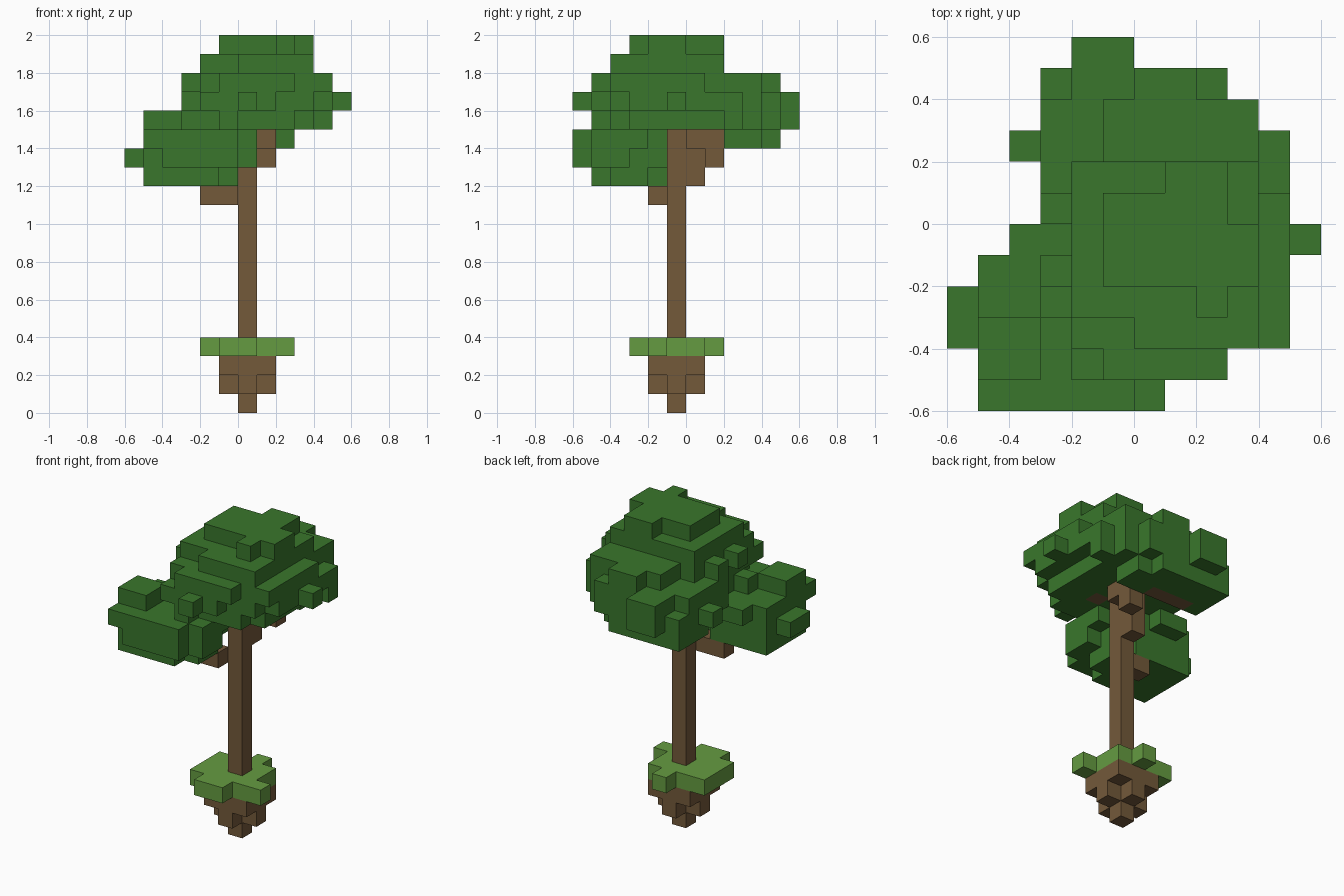
import bpy
import bmesh
from mathutils import Vector

UNIT = 0.1  # edge length of one block

default_cube = bpy.data.objects.get("Cube")
if default_cube:
    bpy.data.objects.remove(default_cube, do_unlink=True)


def make_material(name, colour):
    material = bpy.data.materials.new(name)
    material.use_nodes = True
    rgba = (*colour, 1)
    material.diffuse_color = rgba
    shader = material.node_tree.nodes["Principled BSDF"]
    shader.inputs["Base Color"].default_value = rgba
    shader.inputs["Roughness"].default_value = 0.9
    return material


def block(xs, ys, zs):
    """Cells of a cuboid; each argument is one index or a (first, last) pair."""
    spans = [(s, s) if isinstance(s, int) else s for s in (xs, ys, zs)]
    rx, ry, rz = [range(first, last + 1) for first, last in spans]
    return {(x, y, z) for x in rx for y in ry for z in rz}


def build_part(name, material, *blocks, without=frozenset()):
    """Join blocks into one shell, keeping only the exposed faces."""
    cells = set().union(*blocks) - without
    bm = bmesh.new()
    corners = {}

    def corner(point):
        key = tuple(round(c) for c in point)
        if key not in corners:
            corners[key] = bm.verts.new(Vector(key) * UNIT)
        return corners[key]

    for cell in sorted(cells):
        for axis in range(3):
            for side in (0, 1):
                step = [0, 0, 0]
                step[axis] = 1 if side else -1
                if tuple(c + s for c, s in zip(cell, step)) in cells:
                    continue
                u, v = Vector(), Vector()
                u[(axis + 1) % 3] = 1
                v[(axis + 2) % 3] = 1
                start = Vector(cell)
                start[axis] += side
                quad = [start, start + u, start + u + v, start + v]
                if not side:
                    quad.reverse()
                bm.faces.new([corner(p) for p in quad])
    mesh = bpy.data.meshes.new(name)
    bm.to_mesh(mesh)
    bm.free()
    mesh.materials.append(material)
    part = bpy.data.objects.new(name, mesh)
    bpy.context.collection.objects.link(part)
    return part


bark = make_material("brown earth and bark", (0.172, 0.100, 0.042))
grass = make_material("light grass green", (0.130, 0.330, 0.053))
leaves = make_material("dark leaf green", (0.041, 0.183, 0.025))

# Tapering clod of earth
build_part(
    "earth_clod", bark,
    block(0, -1, (0, 1)),
    block((-1, 1), -1, 1),
    block(0, (-2, 0), 1),
    block((-1, 1), (-2, 0), 2),
)

# Irregular grass slab
build_part(
    "grass_slab", grass,
    block((-2, 1), (-2, 0), 3),
    block((-1, 0), -3, 3),
    block(0, 1, 3),
    block(2, -2, 3),
)

# Trunk, its stepped branches, and the branch ends showing under the crown
back_twig = block((-2, 0), 2, 14)
front_twig = block(1, -2, 15)
build_part("trunk", bark, block(0, -1, (4, 14)))
build_part("low_branch", bark, block((-2, -1), -2, 11))
build_part(
    "high_branch", bark,
    block(0, 0, (12, 14)),
    block(1, (0, 1), 14),
    block(1, 1, 13),
)
build_part("back_twig", bark, back_twig)
build_part("front_twig", bark, front_twig)

# Low leaf clump on the front branch
build_part(
    "low_leaf_clump", leaves,
    block((-5, -2), (-5, -2), 12),
    block(-1, (-4, -3), 12),
    block((-5, -1), (-5, -2), (13, 14)),
    block((-4, -3), -1, 14),
    block((-4, -1), -6, 13),
    block((-5, -1), -6, 14),
    block(0, (-5, -4), 13),
    block(0, (-5, -3), 14),
    block(-6, (-4, -3), 13),
    block((-5, -4), (-5, -4), 15),
)

# Underside of the crown, at the back
build_part(
    "crown_underside", leaves,
    block((-3, 1), (2, 4), 14),
    block(2, (2, 3), 14),
    without=back_twig,
)

# Lower course of the crown, set back at the front and left
build_part(
    "crown_lower_course", leaves,
    block((-2, 3), (-3, 3), 15),
    block((-1, 2), -4, 15),
    block(-1, -5, 15),
    block(-3, (0, 4), 15),
    block((-2, 2), 4, 15),
    block(4, 2, 15),
    without=front_twig,
)

# Widest course of the crown
build_part(
    "crown_wide_course", leaves,
    block((-2, 4), (-3, 2), 16),
    block((-2, 3), -4, 16),
    block((-2, 1), -5, 16),
    block(-3, (0, 3), 16),
    block((-2, 3), 3, 16),
    block((-2, 2), 4, 16),
)

# Upper courses of the crown
build_part(
    "crown_shoulder", leaves,
    block((-2, 4), (-4, 0), 17),
    block((-2, 3), 1, 17),
    block((-1, 3), (2, 3), 17),
    block((0, 1), 4, 17),
    block((-1, 2), -5, 17),
    block((-2, 3), (-3, 1), 18),
    block((0, 3), -4, 18),
)
build_part(
    "crown_top", leaves,
    block((-1, 2), (-2, 0), 19),
    block((1, 2), 1, 19),
    block(2, -3, 19),
    block(3, (-2, -1), 19),
)

# Single leaf tufts sticking out of the crown
tufts = {
    "front_tuft": block(0, -6, 16),
    "left_tuft": block(5, -1, 16),
    "back_tuft": block((-2, -1), 5, (15, 16)),
    "right_back_tuft": block(-4, 2, 15),
    "right_low_tuft": block(-3, -3, 15),
    "right_upper_tuft": block(-3, 0, 17),
    "right_front_tuft": block(-3, -2, 17),
}
for tuft_name, tuft_cells in tufts.items():
    build_part(tuft_name, leaves, tuft_cells)
